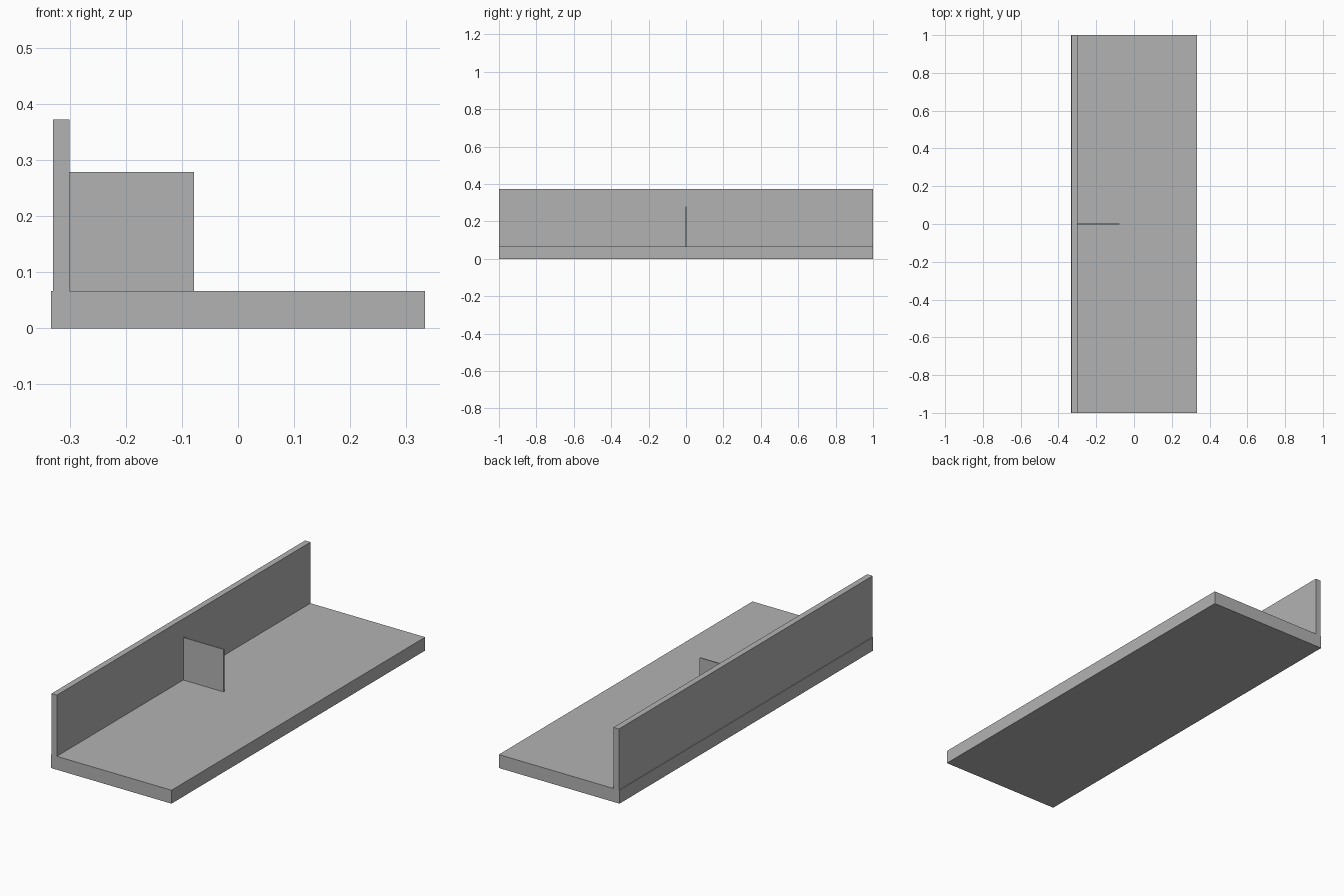
import bpy
from mathutils import Vector

cube = bpy.data.objects.get("Cube")
if cube:
    bpy.data.objects.remove(cube, do_unlink=True)

# Single plain grey finish
grey = bpy.data.materials.new("plain grey")
grey.use_nodes = True
colour = (0.45, 0.45, 0.45, 1)
grey.diffuse_color = colour
grey.node_tree.nodes["Principled BSDF"].inputs["Base Color"].default_value = colour


def box(name, low, high):
    """Add a flat-sided box between two opposite corners."""
    low, high = Vector(low), Vector(high)
    bpy.ops.mesh.primitive_cube_add(size=1, location=(low + high) / 2)
    obj = bpy.context.object
    obj.name = name
    obj.scale = high - low
    bpy.ops.object.transform_apply(location=False, rotation=False, scale=True)
    obj.data.materials.append(grey)
    return obj


half_width = 0.333
base_top = 0.067
wall_face = -0.3

# Long shelf slab
box("shelf_base", (-half_width, -1, 0), (half_width, 1, base_top))

# Upright along the right edge, set in very slightly
box("back_wall", (-0.33, -1, base_top), (wall_face, 1, 0.372))

# Thin divider standing in the middle against the wall
box("divider", (wall_face, -0.003, base_top), (-0.078, 0.003, 0.279))
